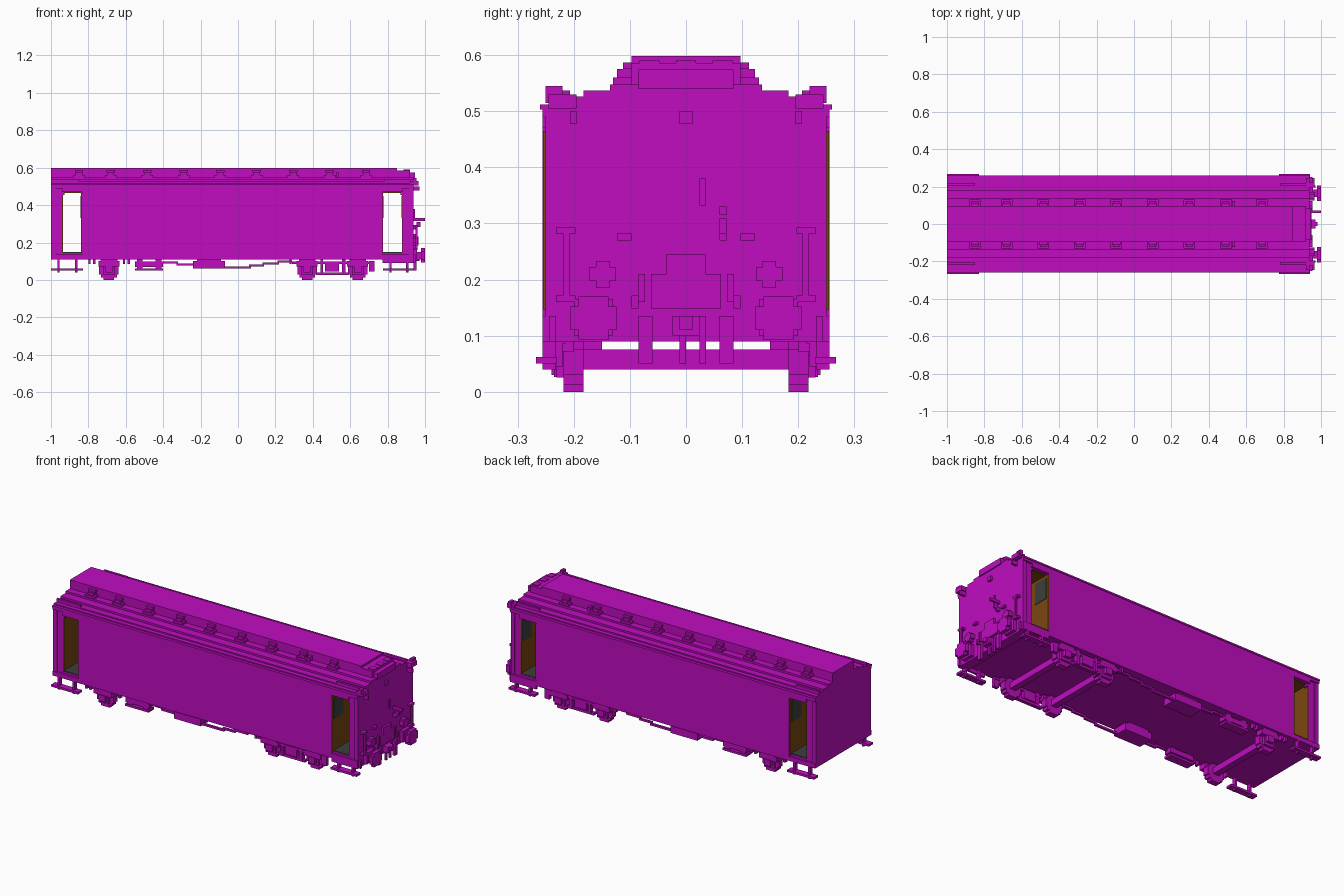
import bpy, bmesh, math
from mathutils import Matrix, Vector

cube = bpy.data.objects.get("Cube")
if cube:
    bpy.data.objects.remove(cube, do_unlink=True)


def material(name, rgb):
    m = bpy.data.materials.new(name)
    m.use_nodes = True
    m.diffuse_color = (*rgb, 1)
    m.node_tree.nodes["Principled BSDF"].inputs["Base Color"].default_value = (*rgb, 1)
    return m


MAGENTA = material("magenta", (0.53, 0.004, 0.53))
BROWN = material("wood brown", (0.20, 0.062, 0.005))
GREY = material("dark grey", (0.045, 0.05, 0.045))


def finish(name, bm, mat):
    bmesh.ops.recalc_face_normals(bm, faces=bm.faces)
    me = bpy.data.meshes.new(name)
    bm.to_mesh(me)
    bm.free()
    me.materials.append(mat)
    ob = bpy.data.objects.new(name, me)
    bpy.context.collection.objects.link(ob)
    return ob


def boxes(name, items, mat=MAGENTA, mirror=False):
    """One object made of boxes (x0, x1, y0, y1, z0, z1), optionally mirrored in y."""
    bm = bmesh.new()
    for x0, x1, y0, y1, z0, z1 in items:
        for s in ((1, -1) if mirror else (1,)):
            mtx = (Matrix.Translation(((x0 + x1) / 2, s * (y0 + y1) / 2, (z0 + z1) / 2))
                   @ Matrix.Diagonal((x1 - x0, y1 - y0, z1 - z0, 1)))
            bmesh.ops.create_cube(bm, size=1, matrix=mtx)
    return finish(name, bm, mat)


def extrude_half(name, half, x0, x1, mat=MAGENTA):
    """Mirror a half section (y, z), listed bottom to top, and extrude it along x."""
    pts = half + [(-y, z) for y, z in reversed(half)]
    bm = bmesh.new()
    face = bm.faces.new([bm.verts.new((x0, y, z)) for y, z in pts])
    new = bmesh.ops.extrude_face_region(bm, geom=[face])["geom"]
    bmesh.ops.translate(bm, vec=(x1 - x0, 0, 0), verts=[v for v in new if isinstance(v, bmesh.types.BMVert)])
    return finish(name, bm, mat)


# Body shell: saloon, two end walls, floor
L0, L1 = -0.94, -0.835   # left doorway
R0, R1 = 0.772, 0.88     # right doorway
END = 0.938
boxes("saloon_body", [(L1, R0, -0.256, 0.256, 0.11, 0.50)])
boxes("end_walls", [(-1.0, L0, -0.244, 0.244, 0.11, 0.50),
                    (R1, END, -0.244, 0.244, 0.09, 0.50)])
boxes("vestibule_floors", [(-1.0, L1, -0.244, 0.244, 0.11, 0.145),
                           (R0, END, -0.244, 0.244, 0.11, 0.145)])
boxes("floor_edges", [(-1.0, L1, 0.244, 0.256, 0.11, 0.135),
                      (R0, END, 0.244, 0.256, 0.09, 0.135)], mirror=True)

# Door frames: corner posts and clipped upper corners
boxes("corner_posts", [(-1.0, -0.975, 0.244, 0.25, 0.135, 0.49),
                       (0.915, END, 0.244, 0.25, 0.135, 0.49),
                       (L0, L0 + 0.012, 0.22, 0.244, 0.455, 0.48),
                       (R1 - 0.012, R1, 0.22, 0.244, 0.455, 0.48),
                       (L0, L1, 0.235, 0.256, 0.47, 0.50),
                       (R0, R1, 0.235, 0.256, 0.47, 0.50)], mirror=True)

# Stepped roof with raised centre deck
roof = [(0.244, 0.47), (0.244, 0.49), (0.256, 0.49), (0.256, 0.512), (0.244, 0.512),
        (0.244, 0.519), (0.22, 0.519), (0.22, 0.526), (0.183, 0.526), (0.183, 0.537),
        (0.135, 0.537), (0.135, 0.548), (0.097, 0.548)]
extrude_half("roof", roof, -1.0, END)
boxes("roof_deck", [(-1.0, 0.85, -0.097, 0.097, 0.54, 0.598),
                    (0.85, 0.92, -0.097, 0.097, 0.54, 0.586),
                    (0.92, 0.945, -0.085, 0.085, 0.54, 0.574)])
boxes("roof_end_boxes", [(0.885, 0.92, y - 0.018, y + 0.018, 0.58, 0.59) for y in (-0.065, 0, 0.065)])
boxes("cantrail", [(-1.0, END, 0.25, 0.26, 0.503, 0.512),
                   (-1.0, -0.85, 0.207, 0.22, 0.526, 0.537),
                   (0.78, 0.925, 0.207, 0.22, 0.526, 0.537),
                   (0.92, 0.965, 0.195, 0.245, 0.505, 0.53),
                   (END, 0.97, 0.195, 0.207, 0.477, 0.50),
                   (END, 0.955, 0.22, 0.25, 0.515, 0.545)], mirror=True)

# Roof ventilators along the deck sides
vents = []
for x in (-0.85, -0.68, -0.485, -0.29, -0.095, 0.10, 0.295, 0.49, 0.685):
    vents += [(x - 0.03, x + 0.03, 0.09, 0.13, 0.545, 0.56),
              (x - 0.018, x + 0.018, 0.09, 0.123, 0.56, 0.575),
              (x - 0.022, x + 0.022, 0.09, 0.112, 0.575, 0.587)]
vents.append((0.525, 0.54, 0.09, 0.123, 0.548, 0.574))
boxes("roof_ventilators", vents, mirror=True)

# Vestibule lining: brown walls and ceilings, grey floors and panels
t = 0.004
boxes("vestibule_lining", [(L1 - t, L1, -0.255, 0.255, 0.147, 0.465),
                           (R0, R0 + t, -0.255, 0.255, 0.147, 0.465),
                           (L0, L0 + t, -0.243, 0.243, 0.147, 0.468),
                           (R1 - t, R1, -0.243, 0.243, 0.147, 0.468),
                           (L0, L1, -0.234, 0.234, 0.466, 0.47),
                           (R0, R1, -0.234, 0.234, 0.466, 0.47)], BROWN)
boxes("vestibule_floor_covering", [(L0, L1, -0.243, 0.243, 0.145, 0.149),
                                   (R0, R1, -0.243, 0.243, 0.145, 0.149)], GREY)
boxes("vestibule_panels", [(L1 - 0.007, L1 - t, 0.155, 0.24, 0.33, 0.45),
                           (R0 + t, R0 + 0.007, 0.155, 0.24, 0.33, 0.45),
                           (R1 - 0.007, R1 - t, 0.155, 0.24, 0.33, 0.45)], GREY, mirror=True)

# Footboards on hangers below every door
steps = []
for x0, x1 in ((-1.0, -0.83), (0.775, 0.94)):
    steps += [(x0, x1, 0.23, 0.267, 0.05, 0.062)]
    for x in (x0 + 0.04, x1 - 0.035):
        steps += [(x - 0.006, x + 0.006, 0.232, 0.256, 0.04, 0.115)]
boxes("footboards", steps, mirror=True)

# Wheels with stepped axle boxes, and cross axles
wheels, axles = [], []
for x in (-0.69, 0.37, 0.64):
    wheels += [(x - 0.028, x + 0.028, 0.183, 0.218, 0.0, 0.10),
               (x - 0.042, x + 0.042, 0.183, 0.218, 0.013, 0.09),
               (x - 0.052, x + 0.052, 0.183, 0.218, 0.03, 0.075),
               (x - 0.03, x + 0.03, 0.218, 0.231, 0.025, 0.11),
               (x - 0.056, x + 0.056, 0.20, 0.244, 0.072, 0.10),
               (x - 0.045, x + 0.045, 0.21, 0.244, 0.10, 0.115),
               (x - 0.02, x + 0.02, 0.22, 0.25, 0.04, 0.075)]
    axles.append((x - 0.018, x + 0.018, -0.19, 0.19, 0.04, 0.075))
boxes("wheels", wheels, mirror=True)
boxes("axles", axles)

# Underframe equipment along the sides
gear = [(0.29, 0.73, 0.215, 0.24, 0.086, 0.098), (0.42, 0.59, 0.215, 0.235, 0.026, 0.04),
        (0.44, 0.455, 0.215, 0.24, 0.03, 0.11), (0.465, 0.54, 0.215, 0.24, 0.045, 0.095),
        (0.555, 0.575, 0.215, 0.24, 0.03, 0.11), (0.70, 0.73, 0.22, 0.24, 0.045, 0.10),
        (-0.55, -0.40, 0.19, 0.24, 0.05, 0.062), (-0.55, -0.40, 0.19, 0.235, 0.07, 0.098),
        (-0.54, -0.51, 0.20, 0.235, 0.05, 0.112), (-0.44, -0.41, 0.20, 0.235, 0.05, 0.112),
        (-0.24, -0.07, 0.15, 0.24, 0.06, 0.10), (-0.22, -0.09, 0.15, 0.235, 0.10, 0.112),
        (-0.40, -0.32, 0.215, 0.228, 0.088, 0.098), (-0.33, -0.24, 0.215, 0.228, 0.077, 0.088),
        (-0.07, 0.07, 0.215, 0.228, 0.062, 0.073), (0.06, 0.14, 0.215, 0.228, 0.073, 0.083),
        (0.13, 0.22, 0.215, 0.228, 0.083, 0.094), (0.21, 0.29, 0.215, 0.228, 0.093, 0.104)]
gear += [(x, x + 0.012, 0.22, 0.244, 0.085, 0.112) for x in (-0.80, -0.775, -0.615, -0.59, 0.275)]
boxes("underframe_gear", gear, mirror=True)

# Buffers: shank and stepped round head
buf = [(END, 0.985, 0.145, 0.185, 0.11, 0.15),
       (END, 0.958, 0.13, 0.20, 0.10, 0.165),
       (0.978, 1.0, 0.124, 0.206, 0.11, 0.152),
       (0.978, 1.0, 0.138, 0.192, 0.092, 0.17)]
boxes("buffers", buf, mirror=True)

# End wall fittings: lamps, handrails, brackets
boxes("end_fittings", [(END, 0.965, 0.125, 0.172, 0.197, 0.222),
                       (END, 0.965, 0.136, 0.16, 0.185, 0.233),
                       (END, 0.955, 0.097, 0.123, 0.27, 0.282),
                       (END, 0.96, 0.197, 0.232, 0.282, 0.293),
                       (0.95, 0.96, 0.207, 0.219, 0.16, 0.29),
                       (END, 0.96, 0.197, 0.232, 0.16, 0.172),
                       (END, 0.955, 0.085, 0.097, 0.148, 0.172),
                       (END, 0.95, 0.073, 0.085, 0.16, 0.21),
                       (END, 0.955, 0.06, 0.085, 0.05, 0.135),
                       (END, 0.95, 0.232, 0.244, 0.09, 0.135)], mirror=True)

# Central coupling plate, hook, hoses and end lamp
boxes("coupling_gear", [(END, 0.95, -0.062, 0.062, 0.148, 0.21),
                        (END, 0.95, -0.036, 0.036, 0.21, 0.245),
                        (END, 0.97, -0.024, 0.024, 0.10, 0.135),
                        (0.955, 0.98, -0.012, 0.012, 0.11, 0.135),
                        (END, 0.95, -0.012, 0.0, 0.05, 0.11),
                        (END, 0.95, 0.024, 0.036, 0.05, 0.135),
                        (END, 0.945, 0.024, 0.036, 0.332, 0.38),
                        (END, 0.96, 0.06, 0.072, 0.27, 0.29),
                        (0.955, 0.975, 0.06, 0.072, 0.282, 0.31),
                        (END, 1.0, 0.06, 0.072, 0.315, 0.33),
                        (END, 0.95, -0.012, 0.012, 0.477, 0.50)])
